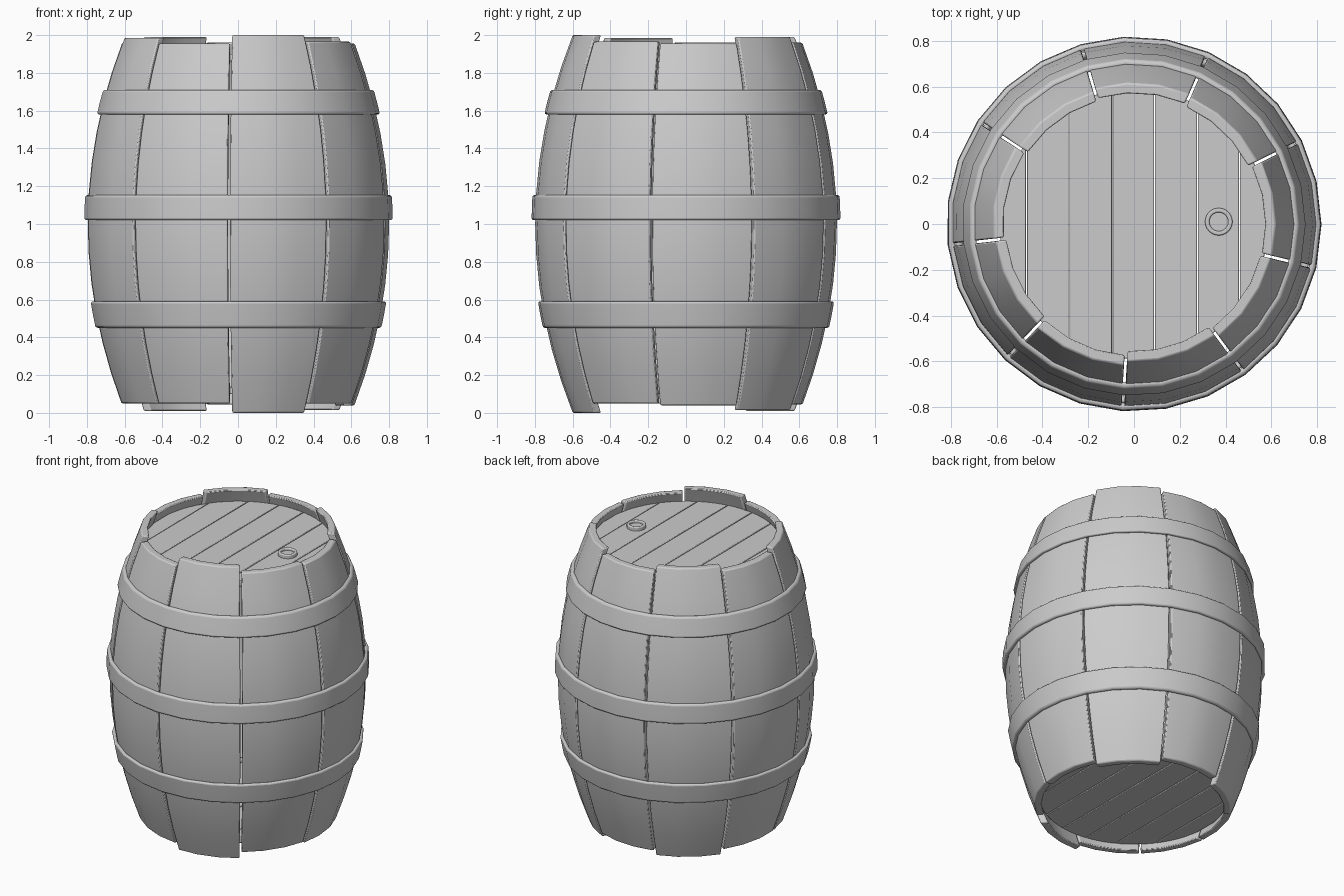
import bpy, bmesh
from math import cos, sin, radians, sqrt

if "Cube" in bpy.data.objects:
    bpy.data.objects.remove(bpy.data.objects["Cube"])


def finish(name, bm, bevel=0.0, segments=2):
    bmesh.ops.recalc_face_normals(bm, faces=bm.faces)
    mesh = bpy.data.meshes.new(name)
    bm.to_mesh(mesh)
    bm.free()
    ob = bpy.data.objects.new(name, mesh)
    bpy.context.collection.objects.link(ob)
    if bevel:
        mod = ob.modifiers.new("bevel", 'BEVEL')
        mod.width = bevel
        mod.segments = segments
        mod.limit_method = 'ANGLE'
        mod.angle_limit = radians(50)
    bpy.ops.object.select_all(action='DESELECT')
    ob.select_set(True)
    bpy.context.view_layer.objects.active = ob
    bpy.ops.object.shade_smooth_by_angle(angle=radians(35))
    return ob


def belly(z):
    """Outer radius of the barrel at height z."""
    return 0.80 - 0.18 * ((z - 1.0) / 0.95) ** 2


def stave(name, center, z0, z1, rows=12, cols=3, thick=0.047, gap=0.006):
    bm = bmesh.new()
    outer, inner = [], []
    for i in range(rows + 1):
        z = z0 + (z1 - z0) * i / rows
        for grid, r in ((outer, belly(z)), (inner, belly(z) - thick)):
            half = radians(20) - gap / r
            angles = [radians(center) - half + 2 * half * j / cols for j in range(cols + 1)]
            grid.append([bm.verts.new((r * cos(a), r * sin(a), z)) for a in angles])
    for g in (outer, inner):
        for i in range(rows):
            for j in range(cols):
                bm.faces.new((g[i][j], g[i][j + 1], g[i + 1][j + 1], g[i + 1][j]))
    for i in range(rows):
        for j in (0, cols):
            bm.faces.new((outer[i][j], outer[i + 1][j], inner[i + 1][j], inner[i][j]))
    for i in (0, rows):
        for j in range(cols):
            bm.faces.new((outer[i][j], outer[i][j + 1], inner[i][j + 1], inner[i][j]))
    return finish(name, bm, 0.007)


def lathe(name, profile, sides, start=0.0, center=(0, 0), bevel=0.0):
    """Revolve a closed (radius, z) profile."""
    bm = bmesh.new()
    rings = []
    for k in range(sides):
        a = radians(start + 360 * k / sides)
        rings.append([bm.verts.new((center[0] + r * cos(a), center[1] + r * sin(a), z))
                      for r, z in profile])
    n = len(profile)
    for k in range(sides):
        p, q = rings[k], rings[(k + 1) % sides]
        for i in range(n):
            bm.faces.new((p[i], q[i], q[(i + 1) % n], p[(i + 1) % n]))
    return finish(name, bm, bevel, 3)


def plank(name, x0, x1, z0, z1, radius, steps=5):
    xs = [x0 + (x1 - x0) * i / steps for i in range(steps + 1)]
    pts = [(x, sqrt(radius ** 2 - x * x)) for x in xs]
    outline = pts + [(x, -y) for x, y in reversed(pts)]
    bm = bmesh.new()
    face = bm.faces.new([bm.verts.new((x, y, z0)) for x, y in outline])
    ext = bmesh.ops.extrude_face_region(bm, geom=[face])
    # extrusion keeps the base face, giving a closed board
    for v in (e for e in ext["geom"] if isinstance(e, bmesh.types.BMVert)):
        v.co.z = z1
    if not face.is_valid or len(bm.faces) < len(outline) + 2:
        bm.faces.new([v for v in bm.verts if v.co.z == z0])
    return finish(name, bm, 0.004)


# Staves of uneven length, 40 degrees each
ends = [(0.04, 1.955), (0.015, 1.99), (0.045, 1.96), (0.01, 1.99), (0.05, 1.96),
        (0.05, 1.985), (0.05, 1.955), (0.0, 2.0), (0.05, 1.965)]
for i, (z0, z1) in enumerate(ends):
    stave(f"stave_{i + 1}", 6.5 + 40 * i, z0, z1)

# Hoops following the belly
for name, z0, z1 in (("lower_hoop", 0.45, 0.59), ("middle_hoop", 1.02, 1.153), ("upper_hoop", 1.58, 1.71)):
    zm = (z0 + z1) / 2
    out = 0.019
    prof = [(belly(z0) - 0.01, z0), (belly(z0) + out, z0), (belly(zm) + out, zm),
            (belly(z1) + out, z1), (belly(z1) - 0.01, z1)]
    lathe(name, prof, 27, 26.5, bevel=0.012)

# Planked heads, recessed at both ends
R = 0.588
seams = [-0.585, -0.47, -0.283, -0.095, 0.09, 0.277, 0.46, 0.585]
for head, z0, z1 in (("top", 1.86, 1.90), ("bottom", 0.10, 0.14)):
    for i in range(7):
        plank(f"{head}_plank_{i + 1}", seams[i] + 0.002, seams[i + 1] - 0.002, z0, z1, R)

# Bung ring with recessed plug
lathe("bung_ring", [(0.041, 1.89), (0.060, 1.89), (0.060, 1.925), (0.041, 1.925)], 24,
      center=(0.37, 0.01), bevel=0.006)
bpy.ops.mesh.primitive_cylinder_add(vertices=24, radius=0.043, depth=0.02, location=(0.37, 0.01, 1.9))
bpy.context.object.name = "bung_plug"
